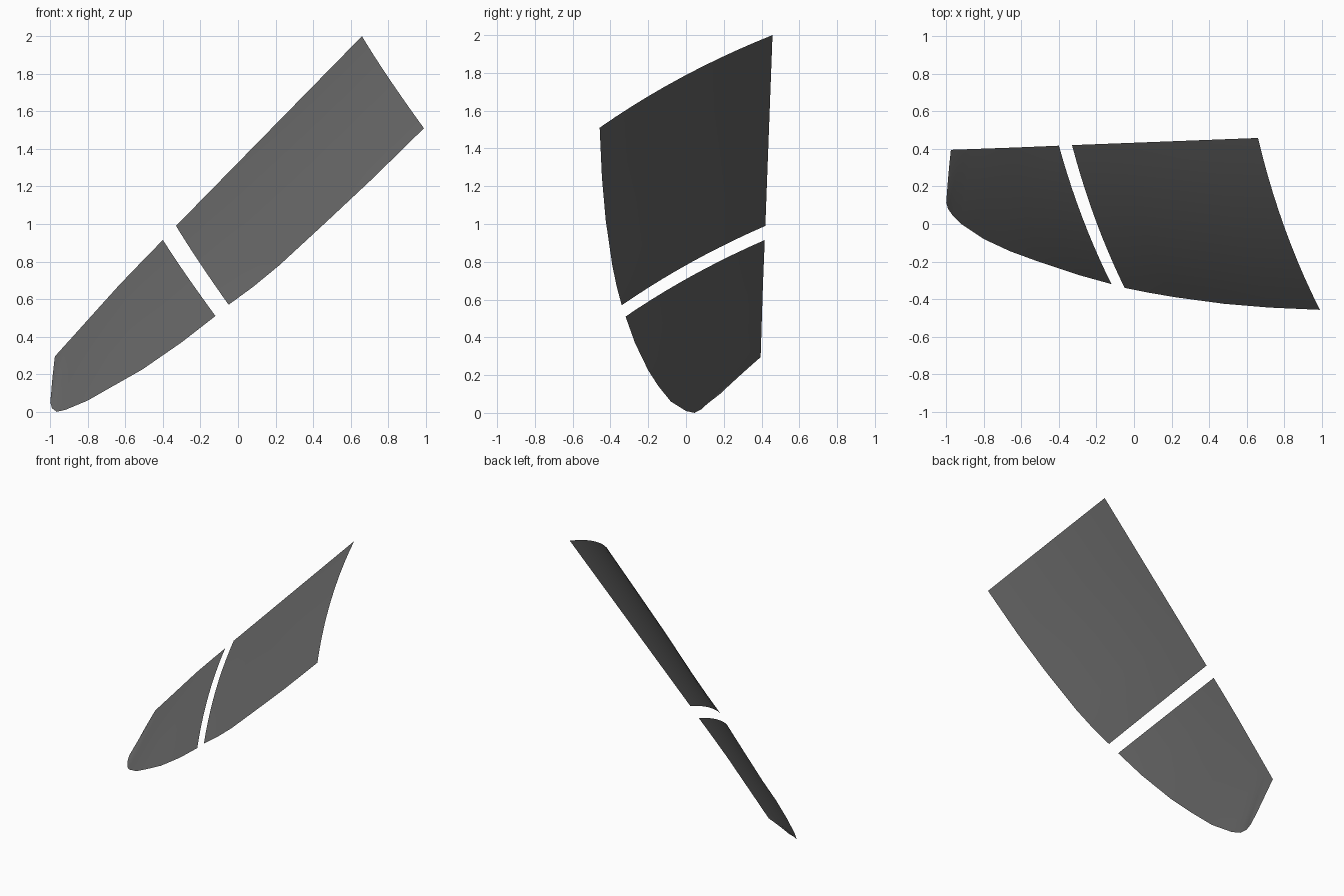
import bpy
import bmesh
from mathutils import Vector

cube = bpy.data.objects.get("Cube")
if cube:
    bpy.data.objects.remove(cube, do_unlink=True)

# Dark tinted glass
glass = bpy.data.materials.new("dark_grey_glass")
glass.use_nodes = True
GREY = (0.13, 0.13, 0.13, 1.0)
glass.diffuse_color = GREY
glass.node_tree.nodes["Principled BSDF"].inputs["Base Color"].default_value = GREY

ALONG = Vector((0.99, 0.035, 1.01)).normalized()    # straight direction of the bent sheet
OUT = Vector((-0.60, -0.54, 0.60)).normalized()     # convex side
BEND = 0.033                                        # bulge per squared width
STEPS = 10


def lengths(points):
    """Running length at each point, scaled to 0..1."""
    run = [0.0]
    for a, b in zip(points, points[1:]):
        run.append(run[-1] + (b - a).length)
    return [r / run[-1] for r in run]


def sample(points, f):
    """Point at fraction f along a polyline."""
    run = lengths(points)
    for i in range(len(points) - 1):
        if f <= run[i + 1] or i == len(points) - 2:
            return points[i].lerp(points[i + 1], (f - run[i]) / (run[i + 1] - run[i]))


def pane(name, rail, edge):
    """Curved sheet spanned between a straight rail and a curved lower edge."""
    rail = [Vector(p) for p in rail]
    edge = [Vector(p) for p in edge]
    bm = bmesh.new()
    rows = []
    for low, f in zip(edge, lengths(edge)):
        high = sample(rail, f)
        chord = low - high
        across = chord - ALONG * chord.dot(ALONG)
        bulge = OUT * BEND * across.length_squared * 4
        rows.append([bm.verts.new(high + chord * u + bulge * u * (1 - u))
                     for u in (i / STEPS for i in range(STEPS + 1))])
    for r, s in zip(rows, rows[1:]):
        for i in range(STEPS):
            face = bm.faces.new((r[i], r[i + 1], s[i + 1], s[i]))
            face.normal_update()
            if face.normal.dot(OUT) < 0:
                face.normal_flip()
            face.smooth = True
    mesh = bpy.data.meshes.new(name)
    bm.to_mesh(mesh)
    bm.free()
    mesh.materials.append(glass)
    obj = bpy.data.objects.new(name, mesh)
    bpy.context.collection.objects.link(obj)
    return obj


# Large upper pane
pane("upper_window_pane",
     [(-0.33, 0.42, 0.99), (0.66, 0.458, 2.0)],
     [(-0.05, -0.34, 0.57), (0.08, -0.366, 0.665), (0.22, -0.39, 0.78),
      (0.48, -0.425, 1.02), (0.72, -0.445, 1.245), (0.99, -0.457, 1.51)])

# Small lower pane with a rounded tip
pane("lower_window_pane",
     [(-0.40, 0.417, 0.915), (-0.61, 0.408, 0.70), (-0.975, 0.395, 0.295)],
     [(-0.12, -0.32, 0.51), (-0.30, -0.27, 0.37), (-0.51, -0.20, 0.225),
      (-0.66, -0.145, 0.14), (-0.80, -0.08, 0.06), (-0.92, 0.0, 0.01),
      (-0.965, 0.045, 0.0), (-0.99, 0.08, 0.018), (-1.0, 0.115, 0.05),
      (-0.995, 0.18, 0.10)])
